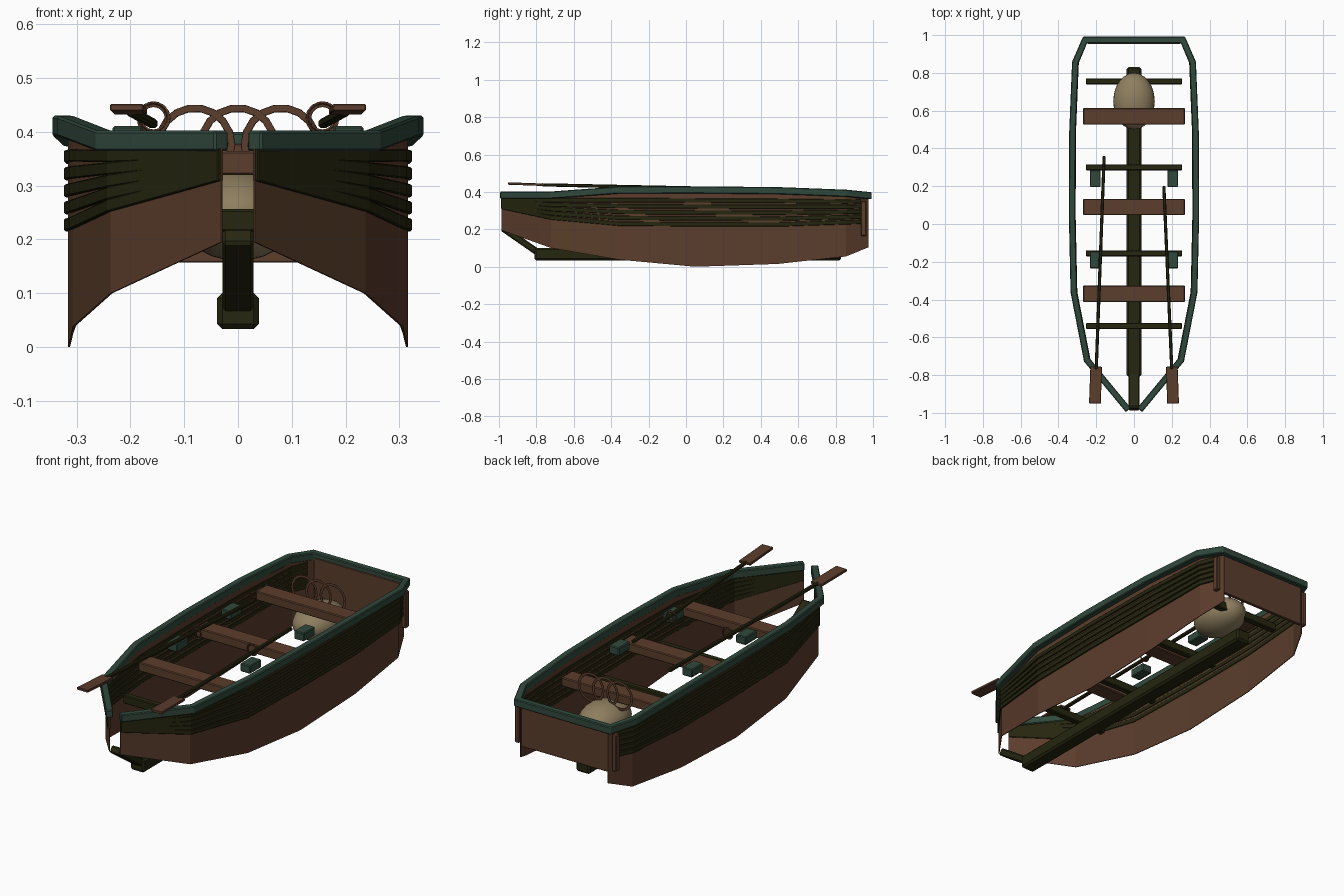
import bpy, bmesh
from mathutils import Vector, Matrix

cube = bpy.data.objects.get("Cube")
if cube:
    bpy.data.objects.remove(cube, do_unlink=True)


def material(name, rgb):
    m = bpy.data.materials.new(name)
    m.use_nodes = True
    m.diffuse_color = (*rgb, 1)
    m.node_tree.nodes["Principled BSDF"].inputs["Base Color"].default_value = (*rgb, 1)
    return m


brown = material("brown_wood", (0.105, 0.047, 0.025))
green = material("dark_green_paint", (0.030, 0.066, 0.045))
olive = material("dark_olive_wood", (0.019, 0.019, 0.005))
cream = material("pale_canvas", (0.27, 0.21, 0.115))


def add_object(name, bm, mat, smooth=False):
    bmesh.ops.recalc_face_normals(bm, faces=bm.faces[:])
    mesh = bpy.data.meshes.new(name)
    for f in bm.faces:
        f.smooth = smooth
    bm.to_mesh(mesh)
    bm.free()
    mesh.materials.append(mat)
    ob = bpy.data.objects.new(name, mesh)
    bpy.context.scene.collection.objects.link(ob)
    return ob


def bevel(ob, width):
    mod = ob.modifiers.new("soft_edges", "BEVEL")
    mod.width = width
    mod.segments = 1


def box(name, center, size, mat, edge=0.004, matrix=None):
    bm = bmesh.new()
    bmesh.ops.create_cube(bm, size=1, matrix=Matrix.Diagonal((*size, 1)))
    ob = add_object(name, bm, mat)
    ob.matrix_world = Matrix.Translation(center) @ (matrix or Matrix())
    if edge:
        bevel(ob, edge)
    return ob


def beam(name, a, b, width, height, mat, edge=0.004):
    # box stretched between two points
    a, b = Vector(a), Vector(b)
    turn = (b - a).to_track_quat('Y', 'Z').to_matrix().to_4x4()
    return box(name, (a + b) / 2, (width, (b - a).length, height), mat, edge, turn)


def sweep(name, path, width, height, mat, edge=0.003):
    # upright rectangular section with mitred corners along a path
    pts = [Vector(p) for p in path]
    bm = bmesh.new()
    rings = []
    for i, p in enumerate(pts):
        before = (p - pts[i - 1]).xy.normalized() if i else None
        after = (pts[i + 1] - p).xy.normalized() if i < len(pts) - 1 else None
        before, after = before or after, after or before
        mean = (before + after).normalized()
        side = Vector((mean.y, -mean.x, 0)) * (width / 2 / mean.dot(before))
        up = Vector((0, 0, height / 2))
        rings.append([bm.verts.new(p + s * side + u * up)
                      for s, u in ((-1, -1), (1, -1), (1, 1), (-1, 1))])
    for r, q in zip(rings, rings[1:]):
        for k in range(4):
            n = (k + 1) % 4
            bm.faces.new((r[k], r[n], q[n], q[k]))
    bm.faces.new(rings[0])
    bm.faces.new(rings[-1][::-1])
    ob = add_object(name, bm, mat)
    bevel(ob, edge)
    return ob


def ring(name, center, radius, tube, mat, steps=18, sides=8):
    # upright ring facing the bow
    bm = bmesh.new()
    circle = bmesh.ops.create_circle(bm, segments=sides, radius=tube,
                                     matrix=Matrix.Translation((radius, 0, 0)))
    edges = list({e for v in circle["verts"] for e in v.link_edges})
    bmesh.ops.rotate(bm, verts=bm.verts[:], cent=(radius, 0, 0),
                     matrix=Matrix.Rotation(1.5708, 3, 'X'))
    bmesh.ops.rotate(bm, verts=bm.verts[:], cent=(0, 0, 0),
                     matrix=Matrix.Rotation(1.5708, 3, 'X'))
    bmesh.ops.rotate(bm, verts=bm.verts[:], cent=(radius, 0, 0),
                     matrix=Matrix.Rotation(1.5708, 3, 'X'))
    bmesh.ops.spin(bm, geom=bm.verts[:] + edges, cent=(0, 0, 0), axis=(0, 1, 0),
                   angle=6.283185, steps=steps, use_merge=True)
    bmesh.ops.remove_doubles(bm, verts=bm.verts[:], dist=0.0005)
    ob = add_object(name, bm, mat, smooth=True)
    ob.location = center
    return ob


# Hull stations from bow to stern: x, y, bottom z, rail z
stations = [
    (0.030, -0.985, 0.195, 0.383),
    (0.235, -0.72, 0.100, 0.383),
    (0.305, -0.36, 0.038, 0.410),
    (0.314, 0.05, 0.000, 0.411),
    (0.312, 0.49, 0.015, 0.407),
    (0.297, 0.855, 0.055, 0.393),
    (0.245, 0.975, 0.104, 0.380),
]
# Strake band at each station: y, top centre z, bottom centre z
bands = [(0.362, 0.320), (0.355, 0.263), (0.356, 0.230), (0.354, 0.227),
         (0.352, 0.226), (0.348, 0.238)]

for s, side in ((1, "left"), (-1, "right")):
    # Thin upright side panel
    bm = bmesh.new()
    pairs = [(bm.verts.new((s * x, y, low)), bm.verts.new((s * x, y, top)))
             for x, y, low, top in stations]
    for (a, b), (c, d) in zip(pairs, pairs[1:]):
        bm.faces.new((a, c, d, b) if s > 0 else (b, d, c, a))
    panel = add_object(side + "_hull_panel", bm, brown)
    solid = panel.modifiers.new("thickness", "SOLIDIFY")
    solid.thickness = 0.004
    solid.offset = 0

    # Five strakes fanning out from the bow
    for i in range(5):
        path = [(s * (st[0] + 0.002), st[1], hi + (lo - hi) * i / 4)
                for st, (hi, lo) in zip(stations, bands)]
        path.append((s * 0.265, 0.935, path[-1][2] + 0.002))
        sweep(f"{side}_strake_{i + 1}", path, 0.014, 0.023, olive, 0.002)

    # Stern corner post
    box(side + "_stern_post", (s * 0.272, 0.95, 0.258), (0.024, 0.03, 0.185), brown)

    # Floating fender blocks inside the rail
    for n, y in enumerate((-0.19, 0.24)):
        box(f"{side}_rowlock_block_{n + 1}", (s * 0.205, y, 0.39),
            (0.056, 0.09, 0.042), green)

    # Oar with its ring
    ring(side + "_oarlock", (s * 0.157, -0.11, 0.425), 0.026, 0.006, brown, 14, 6)
    end = Vector((s * 0.158, 0.20, 0.415) if s > 0 else (s * 0.158, 0.36, 0.415))
    neck = Vector((s * 0.200, -0.77, 0.438))
    beam(side + "_oar_shaft", end, neck, 0.017, 0.017, olive)
    beam(side + "_oar_blade", neck + Vector((0, 0.015, 0)),
         (s * 0.207, -0.95, 0.445), 0.062, 0.013, brown, 0.002)

# Rail runs up one side, across the stern and back
half = [(x + 0.014 * (y > -0.9), y, z) for x, y, _, z in stations]
rail = half + [(-x, y, z) for x, y, z in reversed(half)]
sweep("gunwale_rail", rail, 0.034, 0.038, green, 0.004)

# Stern board
box("transom", (0, 0.962, 0.267), (0.49, 0.016, 0.22), brown, 0.002)

# Keel and rising stem
box("keel", (0, 0.01, 0.067), (0.078, 1.64, 0.068), olive, 0.01)
beam("stem", (0, -0.98, 0.207), (0, -0.79, 0.075), 0.058, 0.036, olive, 0.006)

# Cross ribs and seats
for n, y in enumerate((-0.54, -0.155, 0.30, 0.755)):
    box(f"rib_{n + 1}", (0, y, 0.235), (0.51, 0.032, 0.042), olive)
for n, y in enumerate((-0.37, 0.09, 0.57)):
    box(f"seat_{n + 1}", (0, y, 0.342), (0.54, 0.087, 0.045), brown)

# Canvas bundle and rope hoops at the stern
bm = bmesh.new()
bmesh.ops.create_uvsphere(bm, u_segments=24, v_segments=14, radius=1,
                          matrix=Matrix.Translation((0, 0.65, 0.245))
                          @ Matrix.Diagonal((0.11, 0.15, 0.085, 1)))
add_object("canvas_bundle", bm, cream, smooth=True)
for n in range(3):
    ring(f"rope_hoop_{n + 1}", (0.08 * (n - 1), 0.645, 0.376), 0.068, 0.007, brown)
